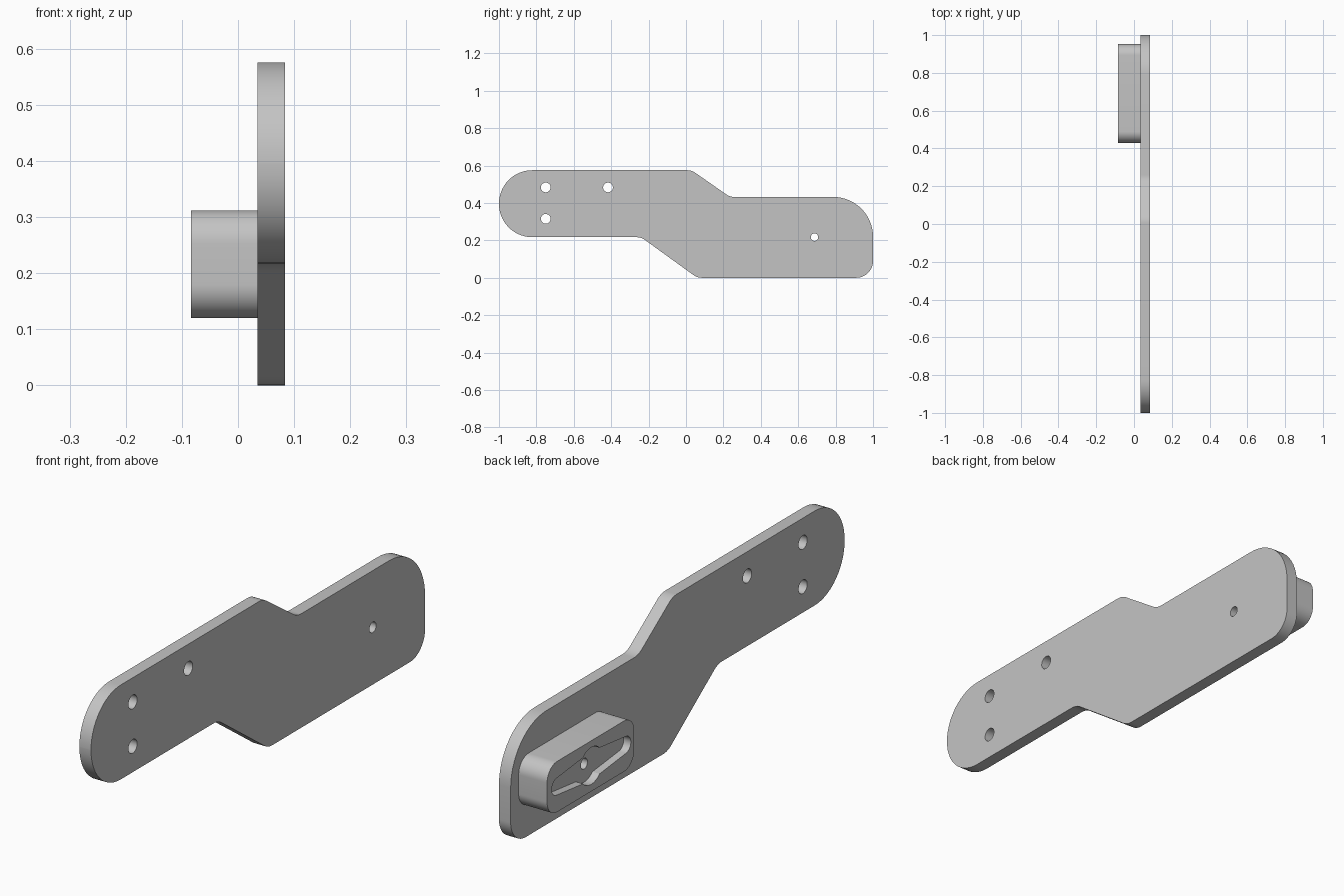
import bpy, bmesh
from math import sin, cos, pi, radians
from mathutils import Vector

cube = bpy.data.objects.get("Cube")
if cube:
    bpy.data.objects.remove(cube, do_unlink=True)

grey = bpy.data.materials.new("light grey")
grey.use_nodes = True
grey.diffuse_color = (0.55, 0.55, 0.55, 1)
grey.node_tree.nodes["Principled BSDF"].inputs["Base Color"].default_value = (0.55, 0.55, 0.55, 1)


def arc(cy, cz, r, start, end, n):
    """Points (y, z) on an arc, angles in degrees."""
    angles = [radians(start + (end - start) * i / n) for i in range(n + 1)]
    return [(cy + r * cos(a), cz + r * sin(a)) for a in angles]


def rounded(corners, n=14):
    """Polygon with a fillet radius at each (y, z, radius) corner."""
    points = []
    for i, (y, z, r) in enumerate(corners):
        p = Vector((y, z))
        u = (Vector(corners[i - 1][:2]) - p).normalized()
        v = (Vector(corners[(i + 1) % len(corners)][:2]) - p).normalized()
        half = u.angle(v) / 2
        centre = p + (u + v).normalized() * (r / sin(half))
        a = p + u * (r / abs(sin(half) / cos(half))) - centre
        b = p + v * (r / abs(sin(half) / cos(half))) - centre
        sweep = a.angle(b)
        for k in range(n + 1):
            t = k / n
            points.append(centre + (a * sin((1 - t) * sweep) + b * sin(t * sweep)) / sin(sweep))
    return points


def prism(name, profile, x0, x1):
    """Extrude a (y, z) profile along x."""
    bm = bmesh.new()
    face = bm.faces.new([bm.verts.new((x0, y, z)) for y, z in profile])
    new = bmesh.ops.extrude_face_region(bm, geom=[face])["geom"]
    bmesh.ops.translate(bm, vec=(x1 - x0, 0, 0),
                        verts=[g for g in new if isinstance(g, bmesh.types.BMVert)])
    bmesh.ops.remove_doubles(bm, verts=bm.verts, dist=0.0002)
    bmesh.ops.recalc_face_normals(bm, faces=bm.faces)
    mesh = bpy.data.meshes.new(name)
    bm.to_mesh(mesh)
    bm.free()
    mesh.materials.append(grey)
    obj = bpy.data.objects.new(name, mesh)
    bpy.context.collection.objects.link(obj)
    return obj


def cut(obj, profile, x0, x1):
    """Subtract an extruded profile from an object."""
    cutter = prism("cutter", profile, x0, x1)
    cutter.hide_render = True
    mod = obj.modifiers.new("cut", "BOOLEAN")
    mod.operation, mod.solver, mod.object = "DIFFERENCE", "EXACT", cutter
    select(obj)
    bpy.ops.object.modifier_apply(modifier=mod.name)
    bpy.data.objects.remove(cutter, do_unlink=True)


def select(obj):
    bpy.ops.object.select_all(action="DESELECT")
    obj.select_set(True)
    bpy.context.view_layer.objects.active = obj


def circle(y, z, r):
    return arc(y, z, r, 0, 350, 35)


BACK, JOIN, FRONT = -0.084, 0.035, 0.084
HUB_Y, HUB_Z = 0.687, 0.217

# Cranked arm plate with rounded ends
plate = prism("arm_plate", rounded([
    (-1, 0.217, 0.178), (-0.24, 0.217, 0.08), (0.06, 0, 0.08),
    (1, 0, 0.09), (1, 0.432, 0.213), (0.235, 0.432, 0.08),
    (0.03, 0.575, 0.08), (-1, 0.575, 0.178)]), JOIN, FRONT)

# Raised boss behind the wide end
boss = prism("boss", rounded([
    (0.43, 0.12, 0.06), (0.952, 0.12, 0.06),
    (0.952, 0.312, 0.06), (0.43, 0.312, 0.06)]), BACK, JOIN)

# Mounting holes in the narrow end
for y, z in [(-0.75, 0.483), (-0.75, 0.315), (-0.417, 0.483)]:
    cut(plate, circle(y, z, 0.026), 0, 0.12)

# Double-armed pocket with a round hub in the boss face
reach, tip = 0.205, 0.032
pocket = (arc(HUB_Y + reach, HUB_Z, tip, -85, 85, 12)
          + arc(HUB_Y, HUB_Z, 0.07, 45, 135, 12)
          + arc(HUB_Y - reach, HUB_Z, tip, 95, 265, 12)
          + arc(HUB_Y, HUB_Z, 0.07, 225, 315, 12))
cut(boss, pocket, BACK - 0.05, BACK + 0.03)

# Axle hole through boss and plate
for part in (boss, plate):
    cut(part, circle(HUB_Y, HUB_Z, 0.02), -0.2, 0.2)

for part in (plate, boss):
    select(part)
    bpy.ops.object.shade_smooth_by_angle(angle=radians(30))
